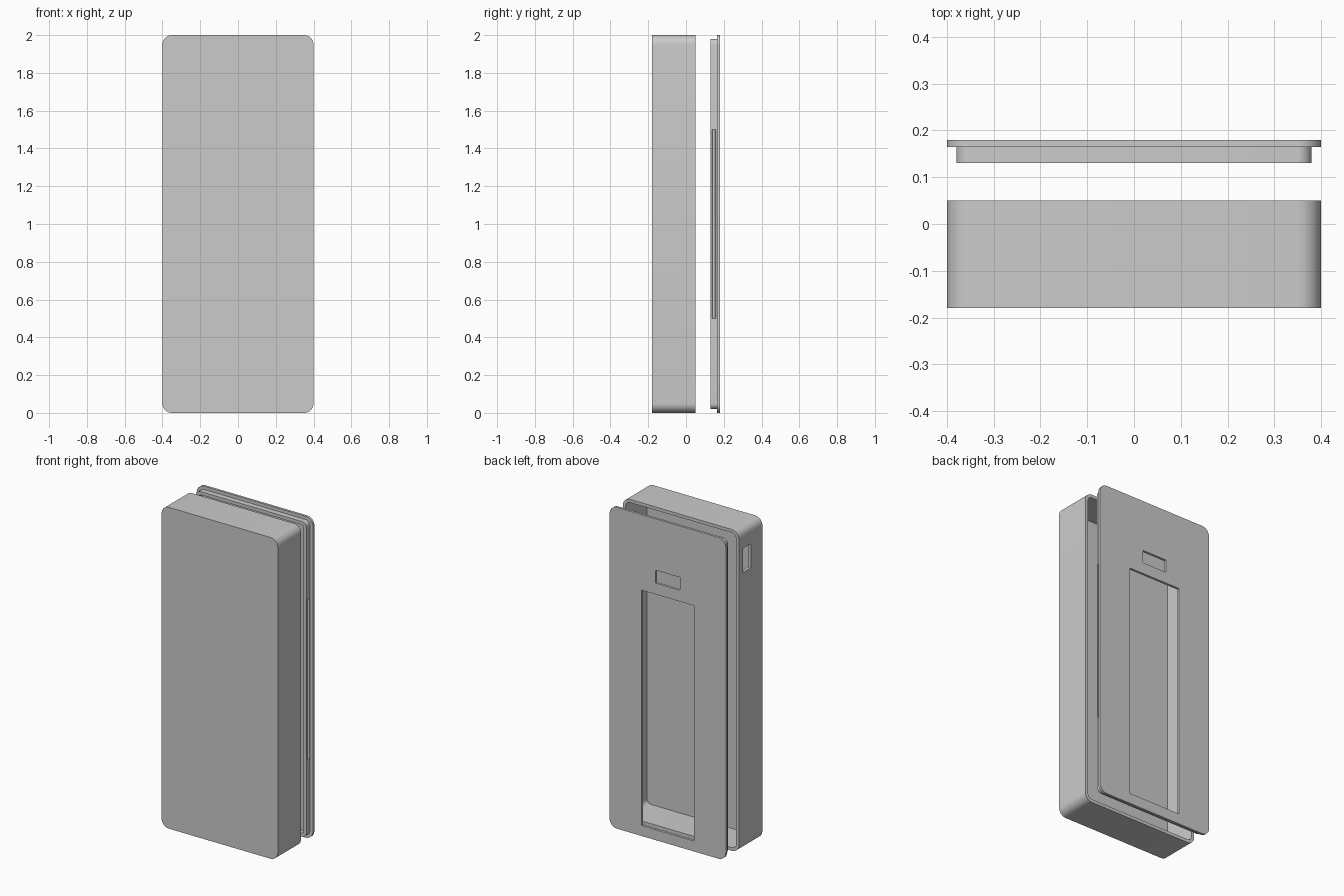
import bpy, bmesh, math

if "Cube" in bpy.data.objects:
    bpy.data.objects.remove(bpy.data.objects["Cube"], do_unlink=True)

grey = bpy.data.materials.new("plain_grey")
grey.use_nodes = True
COLOUR = (0.6, 0.6, 0.6, 1)
grey.diffuse_color = COLOUR
grey.node_tree.nodes["Principled BSDF"].inputs["Base Color"].default_value = COLOUR


def prism(name, outline, axis_point, sweep):
    """Extrude a closed outline; axis_point maps each 2D point into space."""
    bm = bmesh.new()
    face = bm.faces.new([bm.verts.new(axis_point(*p)) for p in outline])
    grown = bmesh.ops.extrude_face_region(bm, geom=[face])["geom"]
    moved = [g for g in grown if isinstance(g, bmesh.types.BMVert)]
    bmesh.ops.translate(bm, verts=moved, vec=sweep)
    bmesh.ops.recalc_face_normals(bm, faces=bm.faces[:])
    mesh = bpy.data.meshes.new(name)
    bm.to_mesh(mesh)
    bm.free()
    mesh.materials.append(grey)
    obj = bpy.data.objects.new(name, mesh)
    bpy.context.collection.objects.link(obj)
    return obj


def slab(name, x0, x1, y0, y1, z0, z1, radius=0.0, steps=8):
    """Box from y0 to y1 with corners rounded in the x-z plane."""
    outline = []
    if radius:
        corners = [(x1, z1, -1, -1), (x0, z1, 1, -1), (x0, z0, 1, 1), (x1, z0, -1, 1)]
        for quarter, (x, z, sx, sz) in enumerate(corners):
            for i in range(steps + 1):
                a = (quarter + i / steps) * math.pi / 2
                outline.append((x + sx * radius + radius * math.cos(a),
                                z + sz * radius + radius * math.sin(a)))
    else:
        outline = [(x1, z1), (x0, z1), (x0, z0), (x1, z0)]
    return prism(name, outline, lambda x, z: (x, y0, z), (0, y1 - y0, 0))


def inset_slab(name, inset, y0, y1, radius):
    return slab(name, inset - 0.4, 0.4 - inset, y0, y1, inset, 2 - inset, radius)


def snap(name, side, x, depth, y, z0, z1):
    """Tapered rib along z, narrowing towards the model's middle."""
    outline = [(x + 0.002, y - 0.012), (x + 0.002, y + 0.012),
               (x - depth, y + 0.006), (x - depth, y - 0.006)]
    return prism(name, outline, lambda px, py: (side * px, py, z0), (0, 0, z1 - z0))


def boolean(target, tool, operation):
    mod = target.modifiers.new(operation.title(), "BOOLEAN")
    mod.object, mod.operation, mod.solver = tool, operation, "EXACT"
    bpy.context.view_layer.objects.active = target
    bpy.ops.object.modifier_apply(modifier=mod.name)
    bpy.data.objects.remove(tool, do_unlink=True)


# Case: a deep rounded tray, open at the back
case = inset_slab("case", 0, -0.18, 0.05, 0.05)
boolean(case, inset_slab("cavity", 0.02, -0.16, 0.1, 0.03), "DIFFERENCE")
boolean(case, slab("side_port", -0.45, -0.35, -0.07, 0.01, 1.73, 1.88), "DIFFERENCE")

# Lid: plate with a long window and a small slot
lid_plate = inset_slab("lid_plate", 0, 0.165, 0.18, 0.05)
boolean(lid_plate, slab("window", -0.18, 0.18, 0.1, 0.2, 0.065, 1.53), "DIFFERENCE")
boolean(lid_plate, slab("slot", -0.085, 0.085, 0.1, 0.2, 1.6, 1.68), "DIFFERENCE")

# Lid rim that plugs into the case
lid_rim = inset_slab("lid_rim", 0.02, 0.13, 0.165, 0.03)
boolean(lid_rim, inset_slab("rim_hollow", 0.04, 0.1, 0.2, 0.015), "DIFFERENCE")

# Snap ribs in the case and matching grooves in the lid rim
for side in (-1, 1):
    boolean(case, snap("rib", side, 0.38, 0.01, 0.0325, 0.5, 1.5), "UNION")
    boolean(lid_rim, snap("groove", side, 0.38, 0.01, 0.1475, 0.5, 1.5), "DIFFERENCE")

for part in (case, lid_plate, lid_rim):
    bpy.ops.object.select_all(action="DESELECT")
    part.select_set(True)
    bpy.context.view_layer.objects.active = part
    bpy.ops.object.shade_smooth_by_angle(angle=math.radians(25))
